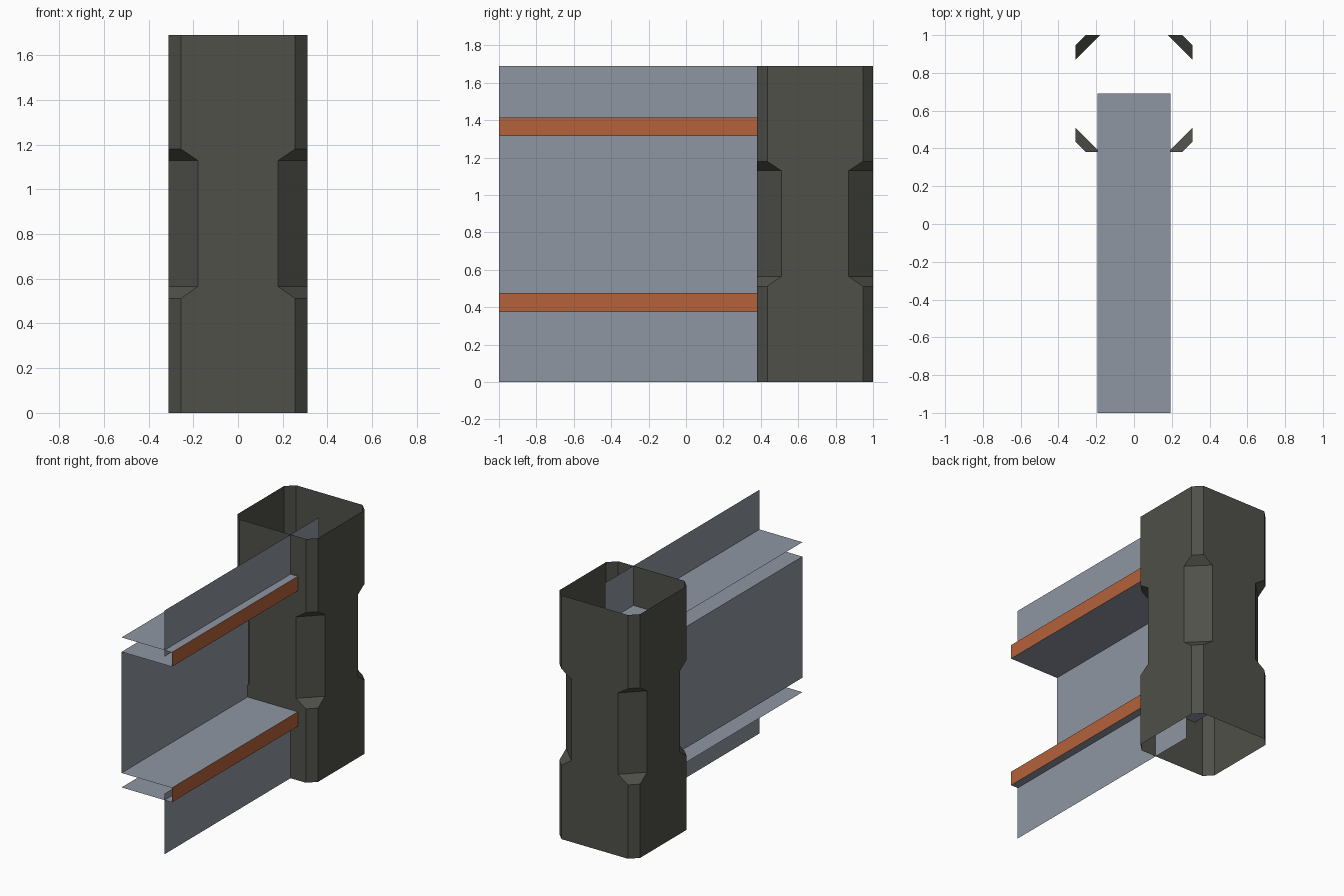
import bpy, bmesh

if "Cube" in bpy.data.objects:
    bpy.data.objects.remove(bpy.data.objects["Cube"])

Y0, Y1 = -1.0, 0.69      # wall run; it ends at the column's centre line
R, CY, H = 0.31, 0.69, 1.69


def material(name, rgb):
    m = bpy.data.materials.new(name)
    m.diffuse_color = (*rgb, 1)
    m.use_nodes = True
    m.node_tree.nodes["Principled BSDF"].inputs["Base Color"].default_value = m.diffuse_color
    return m


steel = material("grey steel", (0.275, 0.305, 0.36))
dark = material("dark iron", (0.079, 0.079, 0.067))
rust = material("orange stripe", (0.46, 0.123, 0.043))


def finish(name, bm, mat):
    me = bpy.data.meshes.new(name)
    bm.to_mesh(me)
    bm.free()
    me.materials.append(mat)
    ob = bpy.data.objects.new(name, me)
    bpy.context.collection.objects.link(ob)


def sheet(name, a, b, mat):
    """Thin sheet: the xz segment a-b swept along y."""
    bm = bmesh.new()
    pts = [(a[0], Y0, a[1]), (a[0], Y1, a[1]), (b[0], Y1, b[1]), (b[0], Y0, b[1])]
    bm.faces.new([bm.verts.new(p) for p in pts])
    finish(name, bm, mat)


# Wall: recessed web, two channels with orange outer faces, two outer plates
W, P = 0.193, 0.137
sheet("web_panel", (-W, 0.475), (-W, 1.315), steel)
for side, z0, z1 in (("lower", 0.375, 0.475), ("upper", 1.315, 1.415)):
    sheet(side + "_channel_bottom", (-W, z0), (W, z0), steel)
    sheet(side + "_channel_top", (W, z1), (-W, z1), steel)
    sheet(side + "_stripe", (W, z0), (W, z1), rust)
sheet("lower_plate", (P, 0), (P, 0.42), steel)
sheet("upper_plate", (P, 1.37), (P, H), steel)

# Column: open chamfered tube, with deeper chamfers at mid height
bm = bmesh.new()
rings = []
for z, c in ((0, 0.055), (0.512, 0.055), (0.565, 0.13),
             (1.13, 0.13), (1.18, 0.055), (H, 0.055)):
    k = R - c
    loop = [(k, -R), (R, -k), (R, k), (k, R), (-k, R), (-R, k), (-R, -k), (-k, -R)]
    rings.append([bm.verts.new((x, CY + y, z)) for x, y in loop])
for lo, hi in zip(rings, rings[1:]):
    for i in range(8):
        j = (i + 1) % 8
        bm.faces.new((lo[i], lo[j], hi[j], hi[i]))
finish("column", bm, dark)
